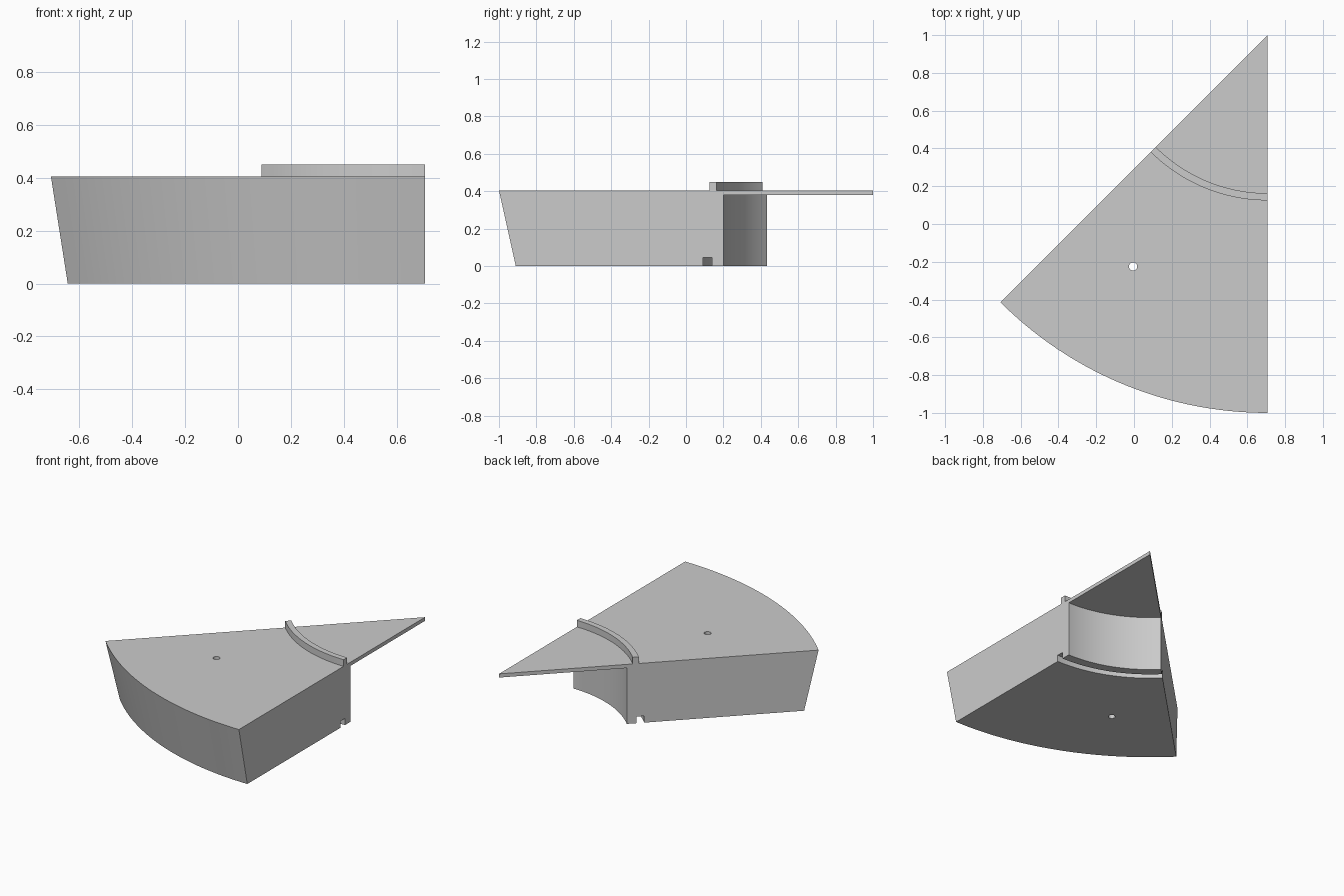
import bpy, bmesh, math
from mathutils import Vector, Matrix

cube = bpy.data.objects.get("Cube")
if cube:
    bpy.data.objects.remove(cube, do_unlink=True)

APEX = Vector((0.707, 1.0, 0))
TOP = 0.405

grey = bpy.data.materials.new("plain_grey")
grey.use_nodes = True
grey.diffuse_color = (0.6, 0.6, 0.6, 1)
grey.node_tree.nodes["Principled BSDF"].inputs["Base Color"].default_value = (0.6, 0.6, 0.6, 1)


def finish(bm, name):
    bmesh.ops.recalc_face_normals(bm, faces=bm.faces)
    mesh = bpy.data.meshes.new(name)
    bm.to_mesh(mesh)
    bm.free()
    mesh.materials.append(grey)
    obj = bpy.data.objects.new(name, mesh)
    bpy.context.collection.objects.link(obj)
    return obj


# Wedge: one radial cross-section swept an eighth of a turn about the apex
profile = [(0, 0.38), (0.8, 0.38), (0.8, 0),
           (0.861, 0), (0.861, 0.045), (0.909, 0.045), (0.909, 0),  # groove
           (1.91, 0), (2.0, TOP),                                   # sloped rim
           (0.875, TOP), (0.875, 0.45), (0.837, 0.45), (0.837, TOP),  # ridge
           (0, TOP)]
bm = bmesh.new()
section = bm.faces.new([bm.verts.new(APEX + Vector((0, -r, z))) for r, z in profile])
bmesh.ops.spin(bm, geom=[section] + section.edges[:] + section.verts[:],
               cent=APEX, axis=(0, 0, 1), angle=-math.pi / 4, steps=48, use_duplicate=False)
bmesh.ops.remove_doubles(bm, verts=bm.verts, dist=1e-5)
# keep both end caps closed
edges = [e for e in bm.edges if len(e.link_faces) == 1]
if edges:
    bmesh.ops.holes_fill(bm, edges=edges, sides=0)
wedge = finish(bm, "wedge_segment")

# Small pin hole through the middle
bm = bmesh.new()
bmesh.ops.create_cone(bm, cap_ends=True, segments=32, radius1=0.022, radius2=0.022,
                      depth=1, matrix=Matrix.Translation((-0.005, -0.225, 0.2)))
cutter = finish(bm, "hole_cutter")
cutter.hide_render = True
cutter.hide_viewport = True
cut = wedge.modifiers.new("pin_hole", "BOOLEAN")
cut.operation = "DIFFERENCE"
cut.solver = "EXACT"
cut.object = cutter

# Bake the cut, then smooth the curved walls only
bpy.context.view_layer.update()
result = bpy.data.meshes.new_from_object(wedge.evaluated_get(bpy.context.evaluated_depsgraph_get()))
wedge.modifiers.clear()
wedge.data = result
bpy.data.objects.remove(cutter, do_unlink=True)
bpy.context.view_layer.objects.active = wedge
wedge.select_set(True)
bpy.ops.object.shade_smooth_by_angle(angle=math.radians(25))
